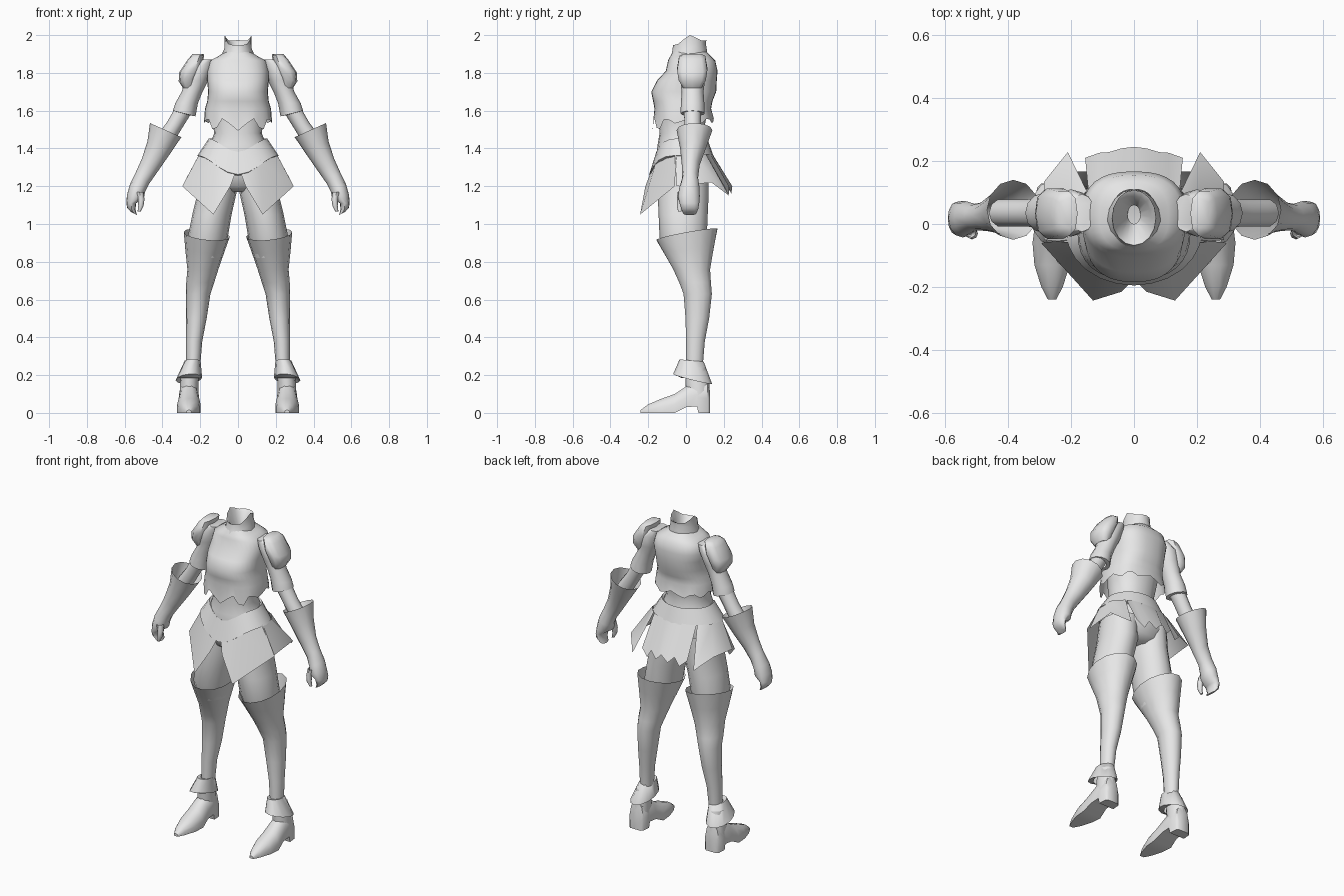
import bpy, bmesh, math

steel = bpy.data.materials.new("light_grey")
steel.diffuse_color = (0.8, 0.8, 0.8, 1)


def finish(name, bm, mirror=False, angle=50):
    me = bpy.data.meshes.new(name)
    bm.to_mesh(me)
    bm.free()
    ob = bpy.data.objects.new(name, me)
    bpy.context.collection.objects.link(ob)
    me.materials.append(steel)
    if mirror:
        ob.modifiers.new("mirror", 'MIRROR')
    bpy.ops.object.select_all(action='DESELECT')
    ob.select_set(True)
    bpy.context.view_layer.objects.active = ob
    bpy.ops.object.shade_smooth_by_angle(angle=math.radians(angle))
    return ob


def skin(bm, rows, closed=True):
    n = len(rows[0])
    for a, b in zip(rows, rows[1:]):
        for i in range(n if closed else n - 1):
            j = (i + 1) % n
            bm.faces.new((a[i], b[i], b[j], a[j]))


def loft(name, rings, n=12, p=1.0, mirror=False, caps=(False, False), edges=None):
    """Rings from top to bottom: x, y, z, rx, ry, slope along x, slope along y.
    edges maps a ring index to a function of the angle that offsets its height."""
    bm = bmesh.new()
    rows = []
    for k, r in enumerate(rings):
        cx, cy, cz, rx, ry, sx, sy = (tuple(r) + (0, 0))[:7]
        row = []
        for i in range(n):
            a = 2 * math.pi * i / n
            c, s = math.cos(a), math.sin(a)
            dx = rx * math.copysign(abs(c) ** p, c)
            dy = ry * math.copysign(abs(s) ** p, s)
            dz = edges[k](a) if edges and k in edges else 0
            row.append(bm.verts.new((cx + dx, cy + dy, cz + sx * dx + sy * dy + dz)))
        rows.append(row)
    skin(bm, rows)
    if caps[0]:
        bm.faces.new(rows[0])
    if caps[1]:
        bm.faces.new(rows[-1][::-1])
    return finish(name, bm, mirror)


def panel(name, top, bottom):
    bm = bmesh.new()
    skin(bm, [[bm.verts.new(v) for v in row] for row in (top, bottom)], False)
    return finish(name, bm, True)


# Breastplate with a pointed lower rim
def rim(a):
    t = abs((a + math.pi / 2 + math.pi) % (2 * math.pi) - math.pi)
    return -(0.033 if t < 1.05 else 0.014) * (1 + math.cos(9 * t))


loft("breastplate", [
    (0, 0.02, 1.91, 0.07, 0.09), (0, 0.025, 1.885, 0.11, 0.11),
    (0, 0.03, 1.865, 0.15, 0.125), (0, 0.03, 1.81, 0.165, 0.137),
    (0, 0.005, 1.76, 0.163, 0.158), (0, -0.012, 1.70, 0.158, 0.172),
    (0, -0.017, 1.65, 0.163, 0.157), (0, -0.017, 1.61, 0.175, 0.15),
    (0, -0.015, 1.56, 0.18, 0.162)], 32, 0.8, edges={8: rim})

# Collar with two upright points, folded into the neck opening
loft("collar", [
    (0, 0.03, 1.86, 0.02, 0.03), (0, 0.02, 1.95, 0.055, 0.07, 0, 0.2),
    (0, 0.02, 1.96, 0.07, 0.088, 0, 0.15), (0, 0.015, 1.93, 0.072, 0.09, 0, 0.3),
    (0, 0.01, 1.90, 0.085, 0.1, 0, 0.25), (0, 0.01, 1.875, 0.085, 0.1, 0, 0.15)], 16,
    edges={2: lambda a: 0.04 * math.cos(a) ** 8})

# Waist and hips
loft("waist_and_hips", [
    (0, -0.01, 1.62, 0.145, 0.13), (0, -0.02, 1.55, 0.136, 0.125),
    (0, -0.025, 1.48, 0.126, 0.115), (0, -0.02, 1.42, 0.15, 0.13),
    (0, -0.015, 1.35, 0.185, 0.145), (0, -0.01, 1.26, 0.20, 0.14),
    (0, -0.01, 1.20, 0.16, 0.12), (0, -0.01, 1.17, 0.07, 0.08)], 20, 0.9, caps=(False, True))


# Belt dipping to a V at the front
def vee(depth):
    return lambda a: -depth * max(0, -math.sin(a)) ** 4


loft("belt", [
    (0, -0.02, 1.44, 0.14, 0.12), (0, -0.022, 1.452, 0.155, 0.135),
    (0, -0.025, 1.362, 0.215, 0.17), (0, -0.025, 1.355, 0.2, 0.155)], 24,
    edges={0: vee(0.07), 1: vee(0.07), 2: vee(0.10), 3: vee(0.10)})

# Skirt panels
panel("front_skirt_panel",
      [(0.01, -0.185, 1.28), (0.12, -0.155, 1.34), (0.205, -0.05, 1.37)],
      [(0.04, -0.215, 1.2), (0.13, -0.243, 1.05), (0.295, -0.06, 1.2)])
panel("side_skirt_panel",
      [(0.205, -0.06, 1.37), (0.205, 0.04, 1.37), (0.15, 0.105, 1.37)],
      [(0.285, -0.05, 1.2), (0.285, 0.135, 1.22), (0.21, 0.228, 1.15)])
panel("back_skirt_panel",
      [(0.145, 0.105, 1.37), (0.11, 0.122, 1.37), (0.08, 0.13, 1.37), (0.04, 0.137, 1.37), (0, 0.14, 1.37)],
      [(0.155, 0.21, 1.19), (0.11, 0.226, 1.15), (0.08, 0.228, 1.2), (0.04, 0.24, 1.16), (0, 0.245, 1.2)])

# Legs
loft("thigh", [
    (0.105, -0.01, 1.29, 0.095, 0.13), (0.112, -0.015, 1.16, 0.103, 0.135),
    (0.138, -0.015, 1.05, 0.104, 0.13), (0.16, -0.015, 0.93, 0.106, 0.125),
    (0.17, 0, 0.82, 0.085, 0.1)], 16, mirror=True)
loft("tall_boot", [
    (0.165, 0.005, 0.945, 0.122, 0.165, 0.1, 0.18), (0.175, 0.015, 0.86, 0.104, 0.135, 0.05, 0.1),
    (0.186, 0.03, 0.76, 0.082, 0.1), (0.2, 0.048, 0.69, 0.074, 0.086),
    (0.21, 0.062, 0.63, 0.064, 0.077), (0.22, 0.06, 0.5, 0.054, 0.064),
    (0.232, 0.05, 0.38, 0.043, 0.051), (0.237, 0.045, 0.25, 0.037, 0.045)], 14, mirror=True)
loft("ankle_cuff", [
    (0.238, 0.04, 0.275, 0.036, 0.045), (0.24, 0.03, 0.277, 0.042, 0.064, 0, -0.1),
    (0.26, 0.035, 0.18, 0.07, 0.103, -0.1, -0.25), (0.26, 0.045, 0.185, 0.05, 0.07)], 12, mirror=True)
loft("ankle", [
    (0.25, 0.05, 0.24, 0.045, 0.055), (0.258, 0.06, 0.16, 0.048, 0.063),
    (0.26, 0.065, 0.09, 0.05, 0.062)], 12, mirror=True)

# Shoe sections from heel to toe: y, half width, top, bottom
bm = bmesh.new()
rows = []
for y, w, t, b in [(0.128, 0.035, 0.11, 0), (0.115, 0.048, 0.17, 0), (0.066, 0.052, 0.18, 0),
                   (0.058, 0.052, 0.175, 0.035), (0, 0.054, 0.14, 0.03), (-0.06, 0.062, 0.1, 0),
                   (-0.13, 0.056, 0.075, 0), (-0.2, 0.034, 0.045, 0), (-0.24, 0.013, 0.015, 0)]:
    prof = [(-1, 0), (-1, 0.45), (-0.75, 0.8), (-0.3, 1), (0.3, 1), (0.75, 0.8), (1, 0.45), (1, 0)]
    rows.append([bm.verts.new((0.26 + w * u, y, b + (t - b) * v)) for u, v in prof])
skin(bm, rows)
bm.faces.new(rows[0])
bm.faces.new(rows[-1])
bmesh.ops.recalc_face_normals(bm, faces=bm.faces[:])
finish("shoe", bm, True)

# Arms
loft("sleeve", [
    (0.165, 0.035, 1.87, 0.04, 0.06), (0.20, 0.035, 1.83, 0.07, 0.075),
    (0.22, 0.035, 1.76, 0.062, 0.065), (0.243, 0.035, 1.7, 0.055, 0.058),
    (0.272, 0.035, 1.64, 0.06, 0.062), (0.285, 0.035, 1.585, 0.06, 0.064, 0.25),
    (0.29, 0.035, 1.585, 0.042, 0.045, 0.25)], 12, mirror=True, caps=(True, False))
loft("shoulder_guard", [
    (0.215, 0.035, 1.9, 0.025, 0.05), (0.222, 0.033, 1.885, 0.043, 0.072, -0.3),
    (0.25, 0.033, 1.82, 0.062, 0.083, -0.3), (0.268, 0.033, 1.765, 0.046, 0.075, -0.2),
    (0.262, 0.033, 1.72, 0.03, 0.05)], 10, 0.75, mirror=True, caps=(True, True))
loft("forearm", [
    (0.29, 0.035, 1.6, 0.045, 0.048, 0.25), (0.335, 0.035, 1.525, 0.042, 0.045, 0.3),
    (0.385, 0.035, 1.45, 0.042, 0.045, 0.5), (0.42, 0.035, 1.39, 0.04, 0.045, 0.6)], 10, mirror=True)
loft("gauntlet", [
    (0.383, 0.045, 1.497, 0.083, 0.095, 0.45), (0.422, 0.037, 1.4, 0.058, 0.068, 0.6),
    (0.468, 0.025, 1.31, 0.042, 0.047, 0.8), (0.505, 0.022, 1.245, 0.035, 0.042, 0.9),
    (0.532, 0.018, 1.19, 0.04, 0.054, 0.5), (0.543, 0.015, 1.145, 0.045, 0.058, 0.2),
    (0.565, 0.018, 1.11, 0.026, 0.052), (0.565, 0.02, 1.08, 0.022, 0.045, 0.2),
    (0.55, 0.02, 1.055, 0.016, 0.035, 0.5)], 12, mirror=True, caps=(False, True))
loft("thumb", [
    (0.522, -0.02, 1.17, 0.022, 0.025), (0.512, -0.03, 1.13, 0.017, 0.018),
    (0.514, -0.034, 1.095, 0.014, 0.015), (0.524, -0.032, 1.065, 0.008, 0.009)], 8,
    mirror=True, caps=(False, True))
